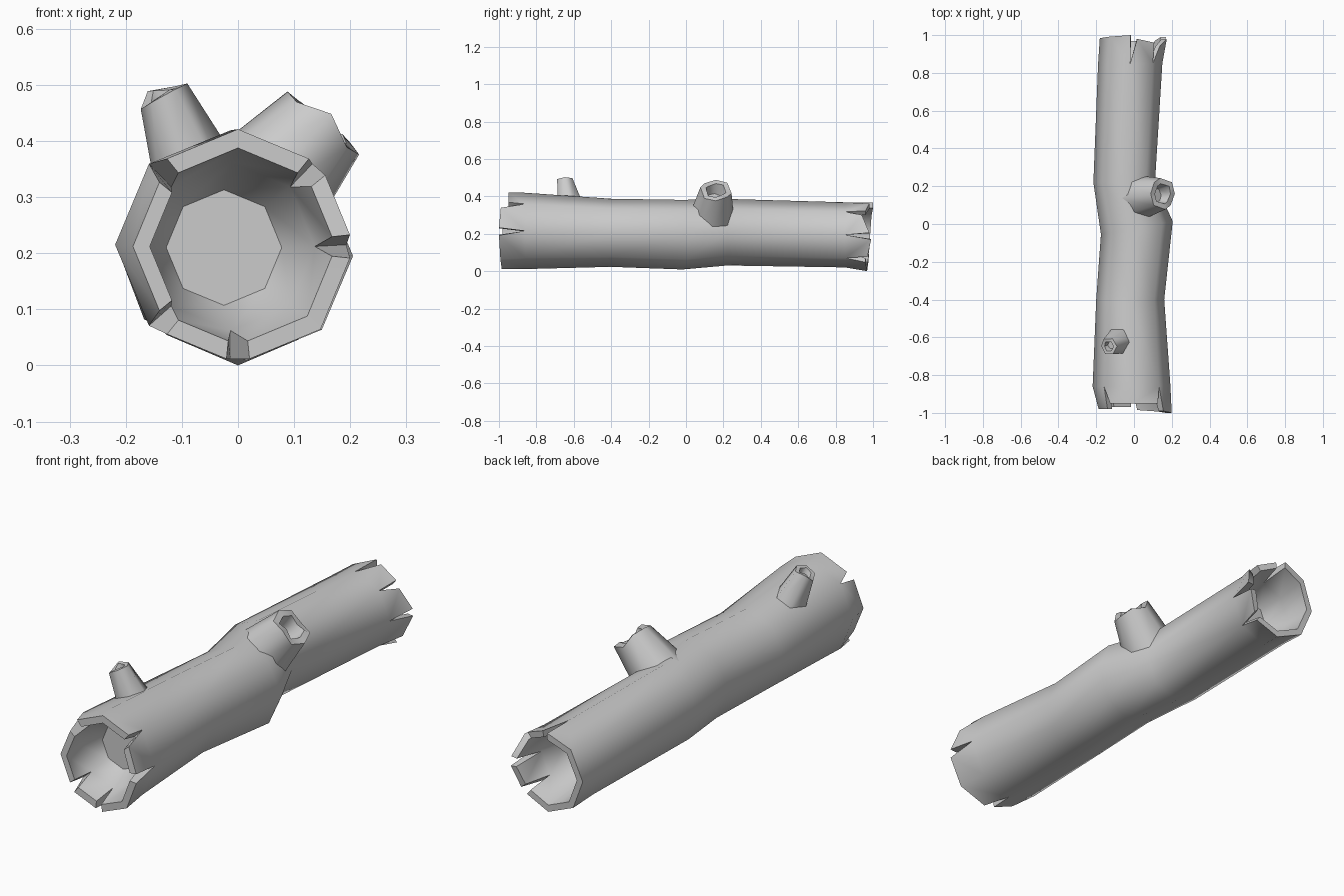
import bpy, bmesh
from math import sin, cos, pi, radians
from mathutils import Vector

if "Cube" in bpy.data.objects:
    bpy.data.objects.remove(bpy.data.objects["Cube"])

SIDES = 8


def finish(bm, name, angle=50):
    bmesh.ops.remove_doubles(bm, verts=bm.verts, dist=1e-5)
    bmesh.ops.recalc_face_normals(bm, faces=bm.faces)
    me = bpy.data.meshes.new(name)
    bm.to_mesh(me)
    bm.free()
    ob = bpy.data.objects.new(name, me)
    bpy.context.collection.objects.link(ob)
    bpy.ops.object.select_all(action='DESELECT')
    ob.select_set(True)
    bpy.context.view_layer.objects.active = ob
    bpy.ops.object.shade_smooth_by_angle(angle=radians(angle))
    return ob


def ring(y, cx, cz, rx, rz, tilt=0.0):
    pts = []
    for k in range(SIDES):
        a = 2 * pi * k / SIDES
        x = rx * cos(a)
        pts.append(Vector((cx + x, y + tilt * x, cz + rz * sin(a))))
    return pts


def bridge(bm, a, b):
    n = len(a)
    for k in range(n):
        bm.faces.new((a[k], a[(k + 1) % n], b[(k + 1) % n], b[k]))


def add(bm, pts):
    return [bm.verts.new(p) for p in pts]


def broken_end(bm, outer, inner, centre, rx, rz, segments, gap=0.14, wall=0.84):
    """Rim made of splinters; the notch between two splinters ends at the base ring."""
    cx, cz = centre
    flat = ring(0, cx, cz, rx, rz)
    for k0, k1, y0, y1, scale in segments:
        outs, ins = [], []
        for k in range(k0, k1 + 1):
            p = flat[k % SIDES].copy()
            if k == k0:
                p = p.lerp(flat[(k + 1) % SIDES], gap)
            if k == k1:
                p = p.lerp(flat[(k - 1) % SIDES], gap)
            y = y0 + (y1 - y0) * (k - k0) / (k1 - k0)
            dx, dz = p.x - cx, p.z - cz
            outs.append(bm.verts.new((cx + dx * scale, y, cz + dz * scale)))
            s = scale * wall
            ins.append(bm.verts.new((cx + dx * s, y, cz + dz * s)))
        for i in range(k1 - k0):
            a, b = (k0 + i) % SIDES, (k0 + i + 1) % SIDES
            bm.faces.new((outer[a], outer[b], outs[i + 1], outs[i]))
            bm.faces.new((outs[i], outs[i + 1], ins[i + 1], ins[i]))
            bm.faces.new((ins[i], ins[i + 1], inner[b], inner[a]))
        for i, k in ((0, k0), (-1, k1)):
            bm.faces.new((outer[k % SIDES], outs[i], ins[i], inner[k % SIDES]))


# Trunk: bent octagonal log
bm = bmesh.new()
rings = [
    (-0.86, -0.013, 0.215, 0.206, 0.204),
    (-0.40, -0.02, 0.205, 0.18, 0.182),
    (-0.02, 0.015, 0.195, 0.19, 0.186, 0.18),
    (0.22, -0.052, 0.208, 0.163, 0.178),
    (0.85, -0.02, 0.194, 0.17, 0.174),
]
loops = [add(bm, ring(*r)) for r in rings]
for a, b in zip(loops, loops[1:]):
    bridge(bm, a, b)

# Hollow front end
inner = add(bm, ring(-0.86, -0.013, 0.212, 0.15, 0.15))
cap = add(bm, ring(-0.77, -0.025, 0.21, 0.103, 0.103))
bridge(bm, inner, cap)
bm.faces.new(cap)
broken_end(bm, loops[0], inner, (0.0, 0.212), 0.208, 0.209, [
    (0, 1, -1.0, -0.99, 1.0), (1, 3, -0.95, -0.95, 1.0), (3, 5, -0.98, -0.98, 0.9),
    (5, 6, -0.97, -0.97, 1.0), (6, 8, -0.985, -1.0, 1.0)])

# Hollow back end
inner = add(bm, ring(0.85, -0.02, 0.194, 0.135, 0.135))
cap = add(bm, ring(0.74, -0.025, 0.2, 0.1, 0.1))
bridge(bm, inner, cap)
bm.faces.new(cap)
broken_end(bm, loops[-1], inner, (0.0, 0.187), 0.181, 0.187, [
    (0, 1, 0.98, 0.94, 1.0), (1, 2, 0.96, 0.98, 0.97),
    (2, 7, 1.0, 0.96, 1.0), (7, 8, 0.97, 0.99, 0.97)])
finish(bm, "trunk")


# Hollow snapped-off branches
def branch(name, base, tip, r_base, r_tip, r_hole, depth, jag):
    base, tip = Vector(base), Vector(tip)
    axis = (tip - base).normalized()
    u = Vector((0, 1, 0)).cross(axis).normalized()
    v = axis.cross(u)
    n = len(jag)

    def circle(c, r, lift=0.0):
        return [c + r * (u * cos(2 * pi * k / n) + v * sin(2 * pi * k / n))
                + axis * lift * jag[k] for k in range(n)]

    bm = bmesh.new()
    ls = [add(bm, p) for p in (circle(base, r_base), circle(tip, r_tip, 1),
                               circle(tip, r_hole, 1),
                               circle(tip - axis * depth, r_hole * 0.75))]
    for a, b in zip(ls, ls[1:]):
        bridge(bm, a, b)
    bm.faces.new(ls[0])
    bm.faces.new(ls[-1])
    finish(bm, name, 62)


branch("large_branch", (0.01, 0.135, 0.27), (0.152, 0.16, 0.432),
       0.125, 0.085, 0.055, 0.06, [0.0, 0.012, -0.01, 0.008, 0.0, -0.01, 0.012, -0.012])
branch("small_branch", (-0.06, -0.61, 0.30), (-0.134, -0.648, 0.485),
       0.085, 0.047, 0.028, 0.04, [0.0, -0.004, 0.006, -0.012, 0.0, 0.006])
